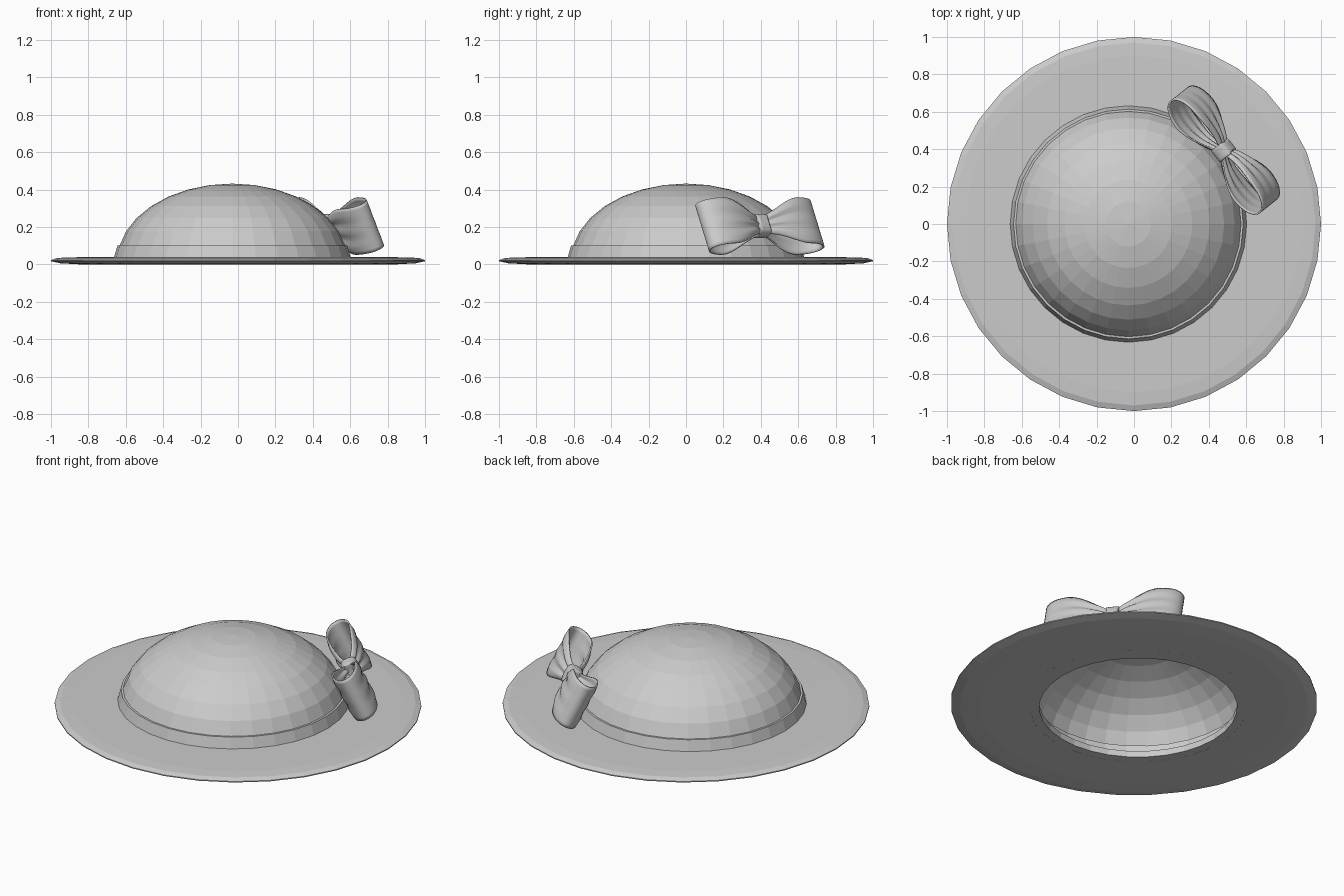
import bpy, bmesh
from math import sin, cos, pi, radians
from mathutils import Matrix, Vector

cube = bpy.data.objects.get("Cube")
if cube:
    bpy.data.objects.remove(cube)

grey = bpy.data.materials.new("soft grey")
grey.use_nodes = True
grey.diffuse_color = (0.6, 0.6, 0.6, 1)
grey.node_tree.nodes["Principled BSDF"].inputs["Base Color"].default_value = (0.6, 0.6, 0.6, 1)

CROWN_X = -0.03
SIDES = 32


def add_object(name, bm, smooth=False):
    bmesh.ops.remove_doubles(bm, verts=bm.verts, dist=1e-5)
    bmesh.ops.recalc_face_normals(bm, faces=bm.faces)
    mesh = bpy.data.meshes.new(name)
    bm.to_mesh(mesh)
    bm.free()
    mesh.materials.append(grey)
    obj = bpy.data.objects.new(name, mesh)
    bpy.context.collection.objects.link(obj)
    if smooth:
        mesh.shade_smooth()
    return obj


def lathe(name, profile, closed=True):
    """Spin a profile of (radius, x shift, z) points round the z axis."""
    bm = bmesh.new()
    rings = [[bm.verts.new((r * cos(2 * pi * i / SIDES) + dx, r * sin(2 * pi * i / SIDES), z))
              for i in range(SIDES)] for r, dx, z in profile]
    pairs = list(zip(rings, rings[1:]))
    if closed:
        pairs.append((rings[-1], rings[0]))
    for a, b in pairs:
        for i in range(SIDES):
            j = (i + 1) % SIDES
            bm.faces.new((a[i], a[j], b[j], b[i]))
    return add_object(name, bm)


# Brim: a thin ring, its head opening in line with the crown
lathe("brim", [(0.54, CROWN_X, 0.003), (0.84, 0, 0), (0.95, 0, 0.006), (1, 0, 0.017),
               (1, 0, 0.023), (0.97, 0, 0.034), (0.9, 0, 0.038), (0.54, CROWN_X, 0.04)])

# Band round the foot of the crown
lathe("band", [(0.635, CROWN_X, 0.002), (0.635, CROWN_X, 0.03), (0.614, CROWN_X, 0.102),
               (0.59, CROWN_X, 0.102), (0.59, CROWN_X, 0.002)])

# Crown: an open faceted half ellipsoid
bm = bmesh.new()
bmesh.ops.create_uvsphere(bm, u_segments=SIDES, v_segments=16, radius=1)
bmesh.ops.delete(bm, geom=[v for v in bm.verts if v.co.z < -0.01], context='VERTS')
bmesh.ops.transform(bm, verts=bm.verts,
                    matrix=Matrix.Translation((CROWN_X, 0, 0.02)) @ Matrix.Diagonal((0.615, 0.615, 0.412, 1)))
add_object("crown", bm)

# Bow frame: along the ribbon, outward from the crown, and up, leaning back on the crown
along = Vector((0.62, -0.78, 0)).normalized()
out = Vector((-along.y, along.x, 0))
lean = radians(26)
depth = out * cos(lean) + Vector((0, 0, sin(lean)))
height = along.cross(depth)
bow = Matrix((along, depth, height)).transposed().to_4x4()
bow.translation = (0.48, 0.395, 0.205)


# Bow loops: a teardrop strip that narrows and pleats towards the knot
def bow_loop(name, side):
    bm = bmesh.new()
    steps, across, length = 40, 14, 0.38
    rows = []
    for i in range(steps):
        a = 2 * pi * i / steps
        t = (1 - cos(a)) / 2
        w = min(1, t * 1.5)
        half = 0.05 + 0.085 * w * w * (3 - 2 * w)
        row = []
        for j in range(across + 1):
            v = 2 * j / across - 1
            pleat = 0.011 * cos(3 * pi * v) * (1 - t) * min(1, t * 8)
            d = 0.088 * sin(a) * sin(a / 2) ** 0.6 + (pleat if a < pi else -pleat)
            row.append(bm.verts.new((side * length * t, d, half * v)))
        rows.append(row)
    for i in range(steps):
        a, b = rows[i], rows[(i + 1) % steps]
        for j in range(across):
            bm.faces.new((a[j], a[j + 1], b[j + 1], b[j]))
    obj = add_object(name, bm, True)
    obj.matrix_world = bow
    shell = obj.modifiers.new("thickness", 'SOLIDIFY')
    shell.thickness = 0.008
    shell.offset = 0


bow_loop("bow_loop_left", 1)
bow_loop("bow_loop_right", -1)

# Knot: a rounded block pinched at its waist
bm = bmesh.new()
bmesh.ops.create_cube(bm, size=1)
bmesh.ops.subdivide_edges(bm, edges=bm.edges, cuts=4, use_grid_fill=True)
for v in bm.verts:
    x, y, z = v.co
    waist = 0.75 + z * z
    rounded = 1 - 0.8 * z * z * y * y * 4
    v.co = (x * 0.085 * waist, y * 0.1 * rounded, z * 0.125 * rounded)
knot = add_object("bow_knot", bm, True)
knot.matrix_world = bow
knot.modifiers.new("rounding", 'SUBSURF').levels = 1
